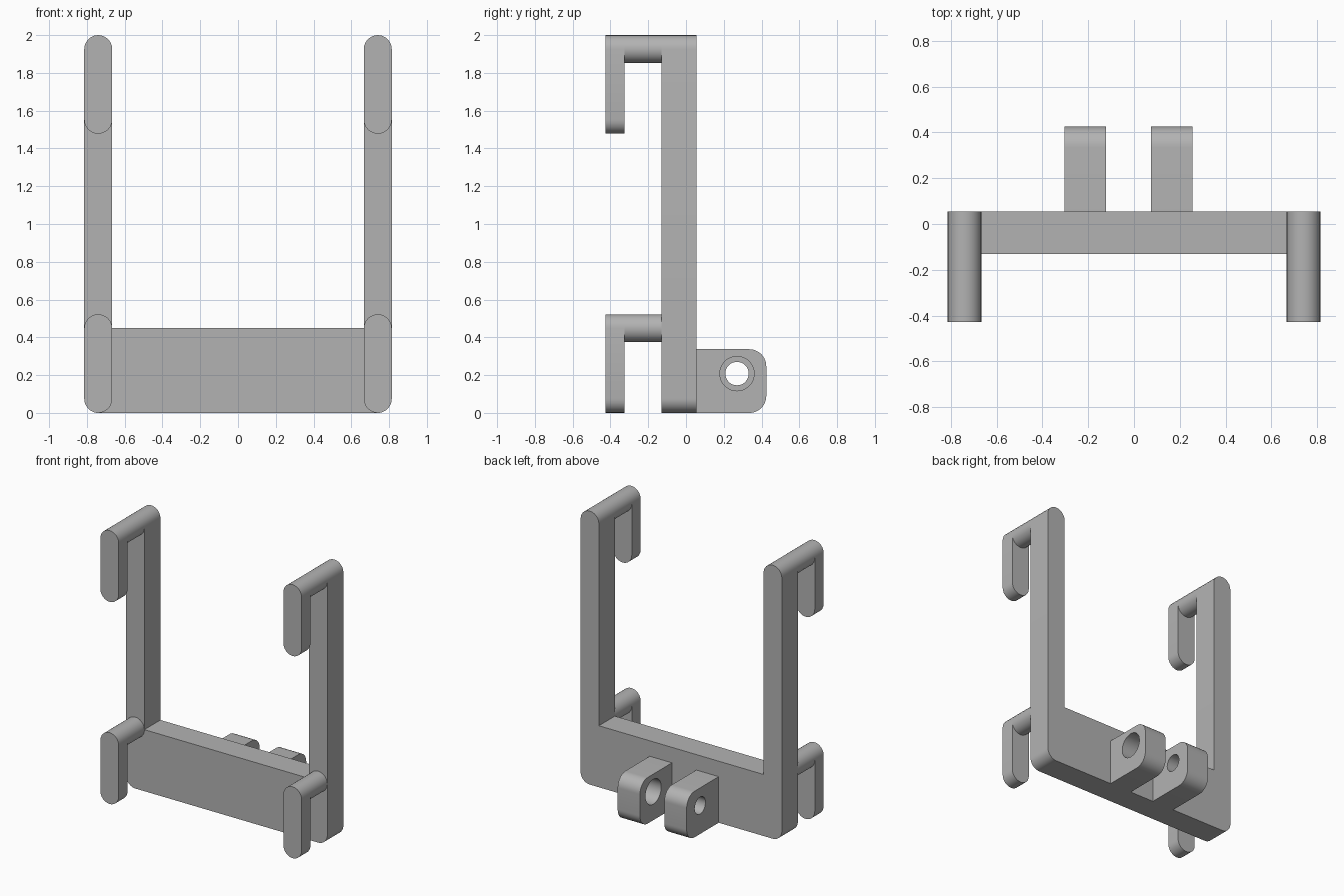
import bpy, bmesh, math
from mathutils import Vector

if "Cube" in bpy.data.objects:
    bpy.data.objects.remove(bpy.data.objects["Cube"])

grey = bpy.data.materials.new("light_grey")
grey.diffuse_color = (0.45, 0.45, 0.45, 1)
grey.use_nodes = True
grey.node_tree.nodes["Principled BSDF"].inputs["Base Color"].default_value = grey.diffuse_color

POST_X, R = 0.74, 0.074          # post centre line and half width
FRONT, BACK = -0.13, 0.055       # frame depth


def arc(cx, cy, r, start, end, n=12):
    """Points on an arc, angles in degrees."""
    angles = [math.radians(start + (end - start) * i / n) for i in range(n + 1)]
    return [(cx + r * math.cos(a), cy + r * math.sin(a)) for a in angles]


def prism(name, loops, place, depth):
    """Fill closed outlines (inner ones become holes) and extrude them."""
    bm = bmesh.new()
    for loop in loops:
        verts = [bm.verts.new(place(*p)) for p in loop]
        for i, v in enumerate(verts):
            bm.edges.new((v, verts[(i + 1) % len(verts)]))
    bmesh.ops.triangle_fill(bm, use_beauty=True, edges=bm.edges[:])
    res = bmesh.ops.extrude_face_region(bm, geom=bm.faces[:])
    moved = [g for g in res["geom"] if isinstance(g, bmesh.types.BMVert)]
    bmesh.ops.translate(bm, verts=moved, vec=Vector(depth))
    bmesh.ops.recalc_face_normals(bm, faces=bm.faces[:])
    mesh = bpy.data.meshes.new(name)
    bm.to_mesh(mesh)
    bm.free()
    mesh.materials.append(grey)
    obj = bpy.data.objects.new(name, mesh)
    bpy.context.collection.objects.link(obj)
    bpy.ops.object.select_all(action='DESELECT')
    obj.select_set(True)
    bpy.context.view_layer.objects.active = obj
    bpy.ops.object.shade_smooth_by_angle(angle=math.radians(30))
    return obj


def along_y(name, outline, y0, y1):
    return prism(name, [outline], lambda x, z: (x, y0, z), (0, y1 - y0, 0))


def slot(cx, z0, z1):
    """Upright outline with round top and bottom."""
    return arc(cx, z1 - R, R, 0, 180) + arc(cx, z0 + R, R, 180, 360)


# U-shaped frame: two round-topped posts joined by a bottom bar
half = ([(POST_X - R, 0.45)] + arc(POST_X, 2 - R, R, 180, 0)
        + arc(POST_X + R - 0.075, 0.075, 0.075, 0, -90))
along_y("frame", half + [(-x, z) for x, z in reversed(half)], FRONT, BACK)

# Four hooks: round arm forward, flat finger hanging down
for side, cx in (("left", -POST_X), ("right", POST_X)):
    for level, top in (("upper", 2.0), ("lower", 0.522)):
        along_y(f"{level}_{side}_hook_arm", arc(cx, top - R, R, 0, 345, 23), -0.325, FRONT)
        along_y(f"{level}_{side}_hook_finger", slot(cx, top - 0.522, top), -0.427, -0.325)

# Two rear hinge lugs with rounded outer corners and different bores
lug = ([(BACK, 0), ] + arc(0.335, 0.09, 0.09, -90, 0)
       + arc(0.335, 0.247, 0.09, 0, 90) + [(BACK, 0.337)])
for side, x0, x1, bore in (("left", -0.303, -0.122, 0.062), ("right", 0.075, 0.255, 0.091)):
    hole = arc(0.27, 0.208, bore, 0, 350, 35)
    prism(f"{side}_hinge_lug", [lug, hole], lambda y, z: (x0, y, z), (x1 - x0, 0, 0))
